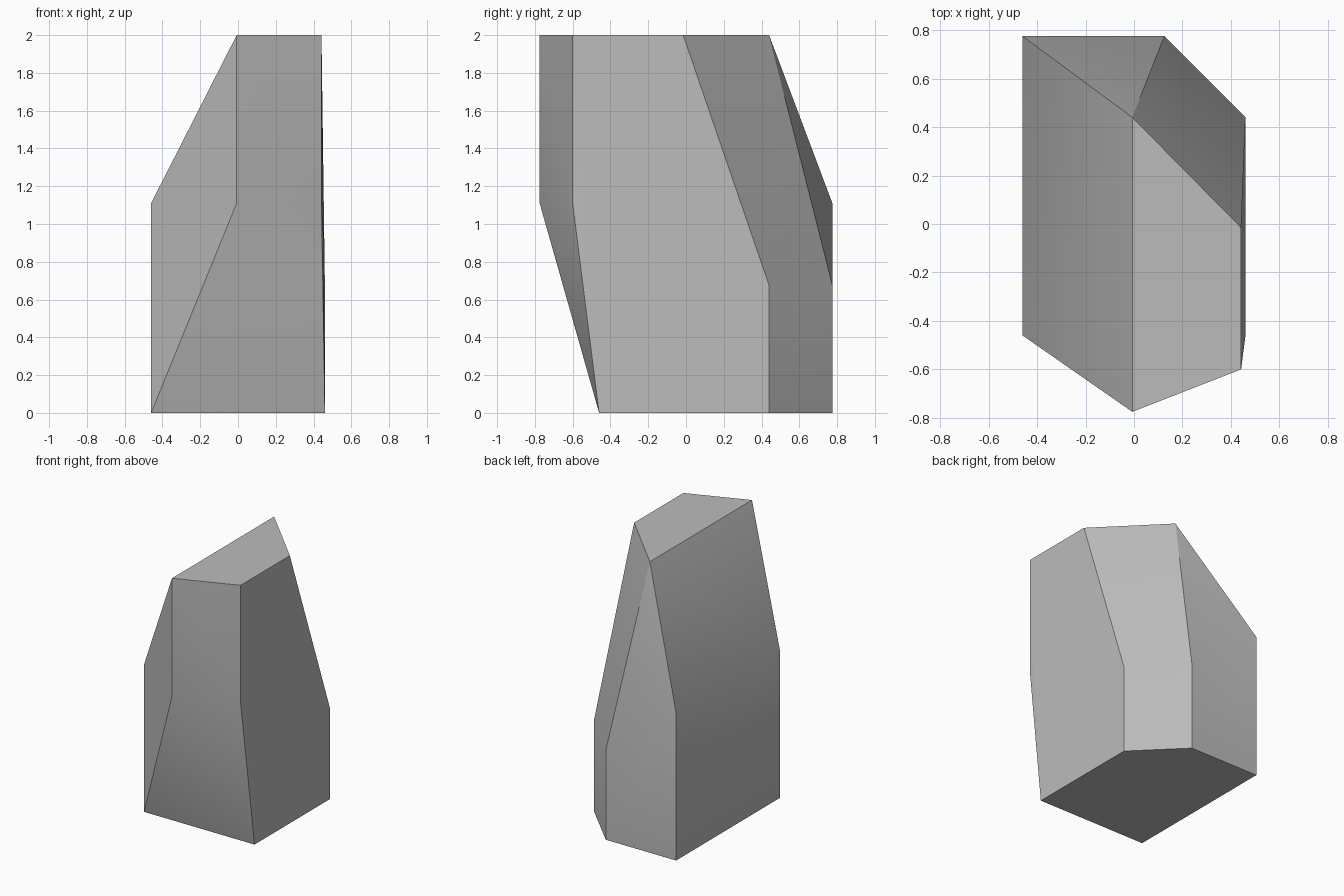
import bpy
import bmesh
from math import radians

default_cube = bpy.data.objects.get("Cube")
if default_cube:
    bpy.data.objects.remove(default_cube, do_unlink=True)

# Single stone colour
stone = bpy.data.materials.new("stone_grey")
stone.use_nodes = True
grey = (0.5, 0.5, 0.5, 1.0)
stone.diffuse_color = grey
stone.node_tree.nodes["Principled BSDF"].inputs["Base Color"].default_value = grey

# Key heights and sides of the rock
left, right = 0.46, -0.46
back, front = 0.775, -0.775
top, shoulder, back_shoulder = 2.0, 1.11, 0.675
foot, cheek, chamfer = -0.46, -0.6, 0.44
slim = 0.442

# Corners: each outline point with the heights at which it occurs
corners = [
    ((right, foot), (0, shoulder)),
    ((right, back), (0, shoulder)),
    ((left, foot), (0,)),
    ((left, chamfer), (0, back_shoulder)),
    ((0.125, back), (0, back_shoulder)),
    ((-0.007, front), (shoulder, top)),
    ((slim, cheek), (shoulder, top)),
    ((slim, -0.015), (top,)),
    ((-0.007, chamfer), (top,)),
]

# Wrap the corners in facets and merge the flat ones
bm = bmesh.new()
for (x, y), heights in corners:
    for z in heights:
        bm.verts.new((x, y, z))
bmesh.ops.convex_hull(bm, input=bm.verts)
bmesh.ops.dissolve_limit(bm, angle_limit=radians(1.5),
                         verts=bm.verts, edges=bm.edges)
bmesh.ops.recalc_face_normals(bm, faces=bm.faces)
mesh = bpy.data.meshes.new("rock")
bm.to_mesh(mesh)
bm.free()
mesh.materials.append(stone)

rock = bpy.data.objects.new("rock", mesh)
bpy.context.collection.objects.link(rock)

# Soft shading over gentle bends, crisp edges elsewhere
bpy.ops.object.select_all(action="DESELECT")
rock.select_set(True)
bpy.context.view_layer.objects.active = rock
bpy.ops.object.shade_smooth_by_angle(angle=radians(30))
